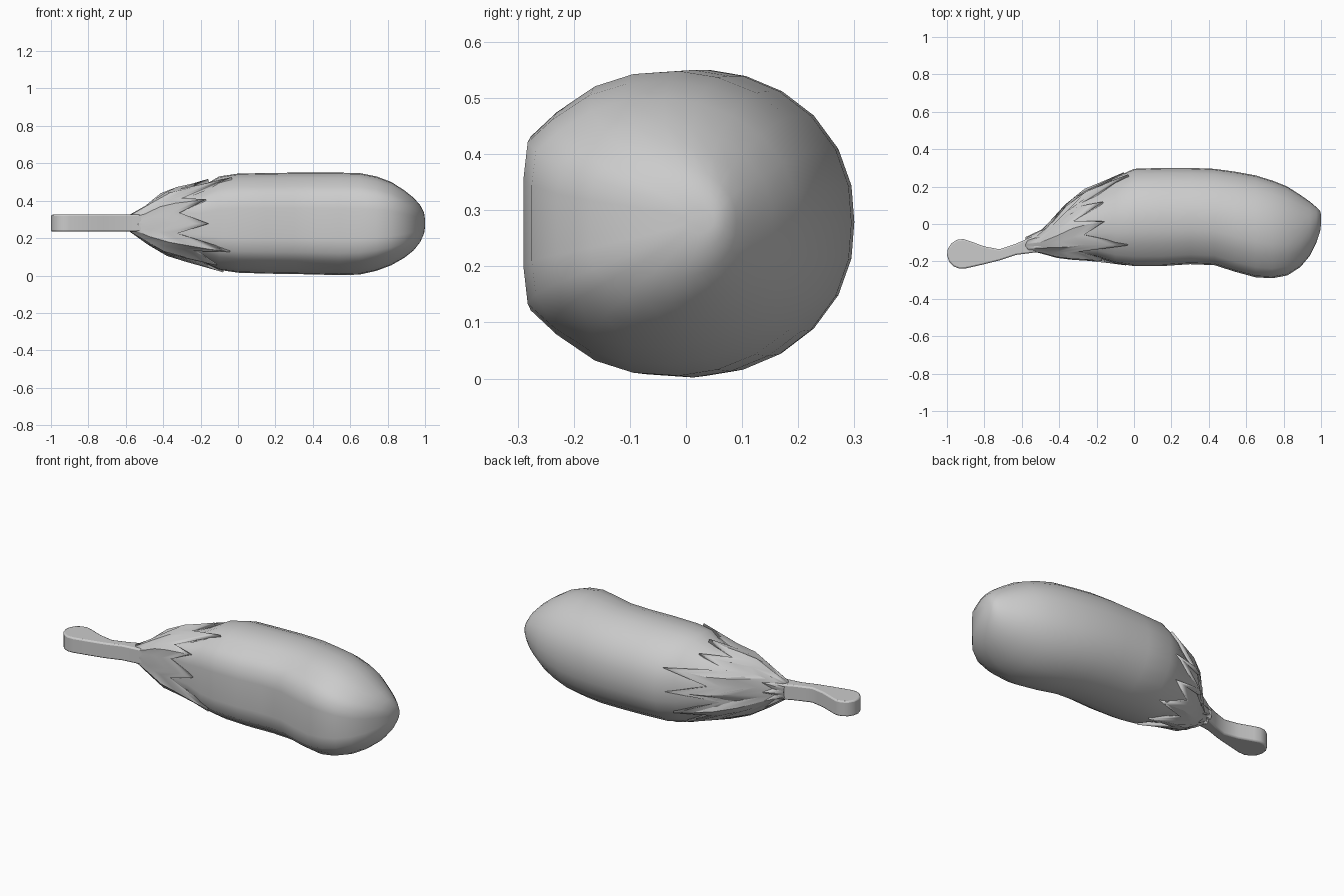
import bpy, bmesh, math, random
from mathutils import Vector

random.seed(4)
if "Cube" in bpy.data.objects:
    bpy.data.objects.remove(bpy.data.objects["Cube"])

grey = bpy.data.materials.new("plain grey")
grey.use_nodes = True
COLOUR = (0.6, 0.6, 0.6, 1)
grey.diffuse_color = COLOUR
grey.node_tree.nodes["Principled BSDF"].inputs["Base Color"].default_value = COLOUR

# Outline stations: x, front y, back y, bottom z, top z
STATIONS = [
    (-.58, -.15, -.07, .235, .325), (-.52, -.15, -.06, .2, .35),
    (-.45, -.16, 0, .14, .41), (-.4, -.185, .07, .115, .445),
    (-.3, -.19, .17, .085, .475), (-.2, -.195, .21, .06, .49),
    (-.1, -.21, .25, .03, .53), (0, -.225, .295, .015, .545),
    (.15, -.225, .3, .01, .548), (.3, -.215, .3, .008, .55),
    (.43, -.22, .295, .005, .55), (.54, -.255, .28, .002, .55),
    (.65, -.285, .26, .005, .548), (.74, -.29, .232, .025, .53),
    (.82, -.275, .2, .055, .5), (.89, -.23, .155, .095, .455),
    (.94, -.17, .12, .135, .415), (.975, -.1, .09, .18, .375),
    (.995, -.04, .07, .225, .335), (1, 0, .05, .26, .3)]

# Half cross-section, flat at the front and round at the back
HALF = [(-1, 0), (-1, .3), (-.97, .57), (-.8, .73), (-.55, .9), (-.3, .98), (0, 1),
        (.25, .96), (.5, .86), (.72, .7), (.89, .48), (.98, .24), (1, 0)]
SECTION = HALF + [(u, -v) for u, v in HALF[-2:0:-1]]


def surface_point(x, i, grow=0.0):
    """Point of section column i at station x, pushed outward by grow."""
    for a, b in zip(STATIONS, STATIONS[1:]):
        if x <= b[0]:
            break
    f = (x - a[0]) / (b[0] - a[0])
    _, y0, y1, z0, z1 = (p + (q - p) * f for p, q in zip(a, b))
    u, v = SECTION[i % len(SECTION)]
    return Vector((x, (y0 + y1) / 2 + u * ((y1 - y0) / 2 + grow),
                   (z0 + z1) / 2 + v * ((z1 - z0) / 2 + grow)))


def loft(name, rings, caps=True):
    """Skin a list of closed point rings."""
    bm = bmesh.new()
    loops = [[bm.verts.new(p) for p in ring] for ring in rings]
    for a, b in zip(loops, loops[1:]):
        for i in range(len(a)):
            j = (i + 1) % len(a)
            bm.faces.new((a[i], a[j], b[j], b[i]))
    if caps:
        bm.faces.new(loops[0])
        bm.faces.new(loops[-1])
    bmesh.ops.recalc_face_normals(bm, faces=bm.faces)
    mesh = bpy.data.meshes.new(name)
    bm.to_mesh(mesh)
    bm.free()
    mesh.materials.append(grey)
    ob = bpy.data.objects.new(name, mesh)
    bpy.context.collection.objects.link(ob)
    return ob


def smooth(ob, degrees):
    bpy.ops.object.select_all(action='DESELECT')
    ob.select_set(True)
    bpy.context.view_layer.objects.active = ob
    bpy.ops.object.shade_smooth_by_angle(angle=math.radians(degrees))


# Fruit body, slightly slimmer where the calyx covers it
columns = range(len(SECTION))
body = loft("fruit_body", [
    [surface_point(s[0], i, -.018 if s[0] < -.12 else 0) for i in columns]
    for s in STATIONS])
smooth(body, 50)

# Calyx: a thin cap whose free edge is cut into pointed, slightly lifted teeth
edges, lifts = [], []
for i in columns:
    tip = i % 2 == 0
    edges.append(random.uniform(-.2, -.02) if tip else random.uniform(-.36, -.24))
    lifts.append(random.uniform(.004, .016) if tip else -.005)
START, STEPS = -.58, 5
rings = []
for k in range(STEPS + 1):
    t = k / STEPS
    rings.append([surface_point(START + (edges[i] - START) * t, i, lifts[i] * t)
                  for i in columns])
calyx = loft("calyx", rings, caps=False)
shell = calyx.modifiers.new("thickness", 'SOLIDIFY')
shell.thickness = .02
shell.offset = -1
smooth(calyx, 25)

# Stem: flat curved stalk with a rounded end, drawn from above
SIDE = [(-.45, -.04, -.14), (-.55, -.07, -.155), (-.63, -.105, -.165),
        (-.72, -.135, -.195), (-.8, -.12, -.215)]
END, RADIUS = Vector((-.92, -.16)), .08
outline = [(x, back) for x, back, front in SIDE]
for k in range(10):
    a = math.radians(60 + k * 25)
    outline.append((END.x + RADIUS * math.cos(a), END.y + RADIUS * math.sin(a)))
outline += [(x, front) for x, back, front in reversed(SIDE)]
stem = loft("stem", [[(x, y, z) for x, y in outline] for z in (.235, .325)])
soft = stem.modifiers.new("soft edges", 'BEVEL')
soft.width = .008
soft.segments = 2
smooth(stem, 40)
